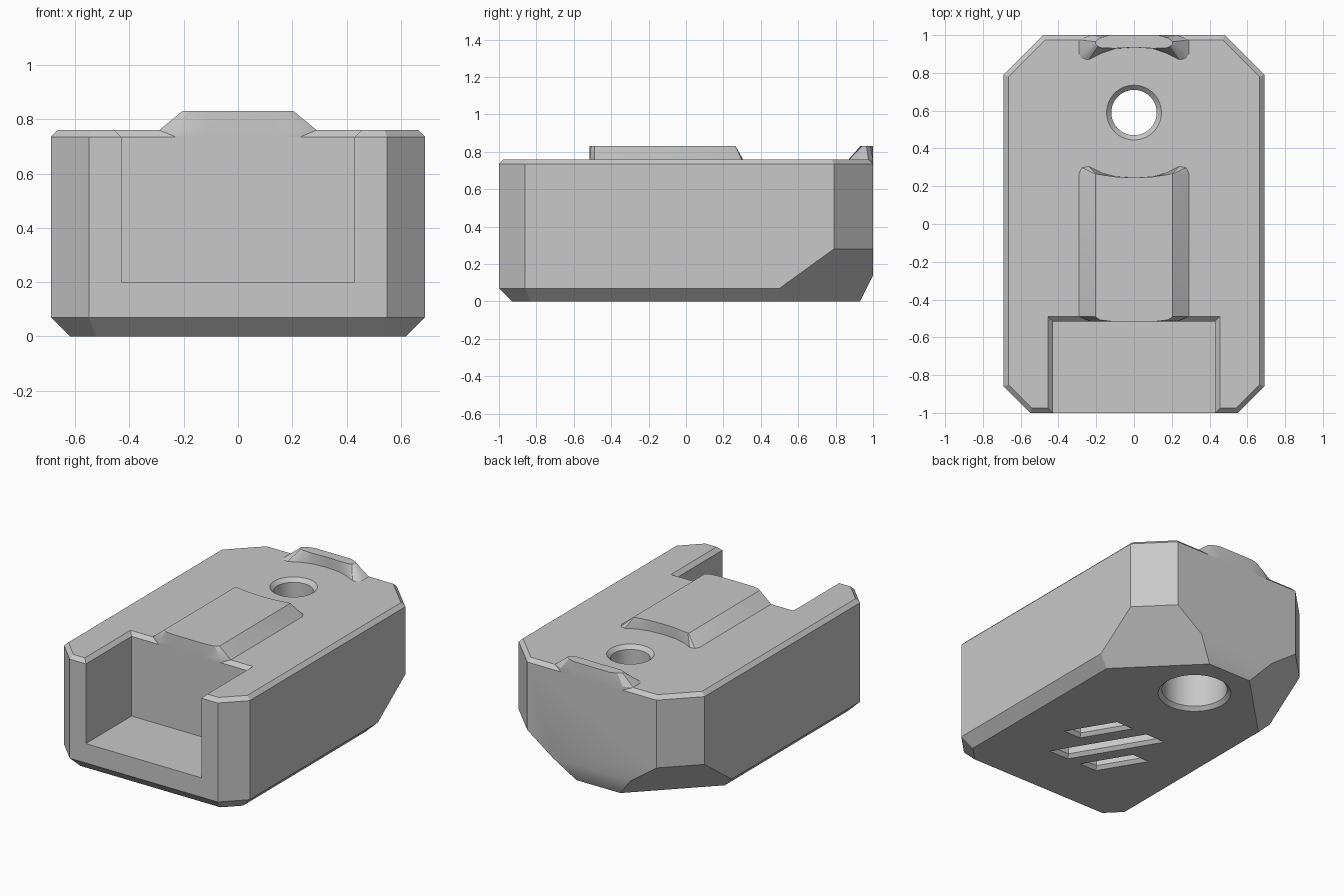
import bpy, bmesh, math
from mathutils import Vector
from mathutils.geometry import intersect_line_line_2d, intersect_line_line

cube = bpy.data.objects.get("Cube")
if cube:
    bpy.data.objects.remove(cube, do_unlink=True)

grey = bpy.data.materials.new("plain_grey")
grey.use_nodes = True
grey.diffuse_color = (0.58, 0.58, 0.58, 1)
grey.node_tree.nodes["Principled BSDF"].inputs["Base Color"].default_value = grey.diffuse_color


def inset(outline, distance):
    """Move every side of a counter-clockwise outline inwards."""
    lines = []
    for i, p in enumerate(outline):
        a, b = Vector(p), Vector(outline[(i + 1) % len(outline)])
        along = (b - a).normalized()
        shift = Vector((-along.y, along.x)) * distance
        lines.append((a + shift, along))
    result = []
    for i, (b, db) in enumerate(lines):
        a, da = lines[i - 1]
        t = (b - a).cross(db) / da.cross(db)
        result.append(tuple(a + da * t))
    return result


def loft(name, rings):
    """Skin a stack of (outline, height) rings into a closed solid."""
    bm = bmesh.new()
    stack = [[bm.verts.new((x, y, z)) for x, y in ring] for ring, z in rings]
    for low, high in zip(stack, stack[1:]):
        for i in range(len(low)):
            bm.faces.new((low[i - 1], low[i], high[i], high[i - 1]))
    bm.faces.new(stack[0])
    bm.faces.new(stack[-1])
    bmesh.ops.recalc_face_normals(bm, faces=bm.faces)
    mesh = bpy.data.meshes.new(name)
    bm.to_mesh(mesh)
    bm.free()
    mesh.materials.append(grey)
    obj = bpy.data.objects.new(name, mesh)
    bpy.context.collection.objects.link(obj)
    return obj


def activate(obj):
    bpy.ops.object.select_all(action="DESELECT")
    obj.select_set(True)
    bpy.context.view_layer.objects.active = obj


def carve(target, cutter):
    cutter.hide_render = True
    mod = target.modifiers.new("carve", "BOOLEAN")
    mod.operation, mod.solver, mod.object = "DIFFERENCE", "EXACT", cutter
    activate(target)
    bpy.ops.object.modifier_apply(modifier=mod.name)
    bpy.data.objects.remove(cutter, do_unlink=True)


def mirrored(half):
    """Complete a half outline across the x = 0 plane."""
    return half + [(-x, y) for x, y in reversed(half) if x > 0]


def circle(radius, y, sides=64):
    turns = [math.tau * i / sides for i in range(sides)]
    return [(radius * math.cos(t), y + radius * math.sin(t)) for t in turns]


# Body block with chamfered rims
TOP, RIM = 0.76, 0.735
outline = mirrored([(0.55, -1), (0.69, -0.86), (0.69, 0.79), (0.48, 1)])
body = loft("body", [(inset(outline, 0.07), 0), (outline, 0.07),
                     (outline, RIM), (inset(outline, 0.025), TOP)])

# Sloped cuts under the back edge and the two back corners
bm = bmesh.new()
bm.from_mesh(body.data)
cuts = [((0, 1, 0.14), (0, 2, -1))]
cuts += [((side * 0.69, 0.79, 0.28), (side * 0.21, 0.21, -0.29)) for side in (-1, 1)]
for point, normal in cuts:
    cut = bmesh.ops.bisect_plane(bm, geom=bm.verts[:] + bm.edges[:] + bm.faces[:],
                                 plane_co=point, plane_no=Vector(normal).normalized(),
                                 dist=1e-5, clear_outer=True)
    edges = [g for g in cut["geom_cut"] if isinstance(g, bmesh.types.BMEdge)]
    bmesh.ops.holes_fill(bm, edges=edges)
bmesh.ops.recalc_face_normals(bm, faces=bm.faces)
bm.to_mesh(body.data)
bm.free()

# Open pocket at the front
pocket = [(-0.43, -1.2), (0.43, -1.2), (0.43, -0.515), (-0.43, -0.515)]
carve(body, loft("pocket_cutter", [(pocket, 0.2), (pocket, RIM),
                                   (inset(pocket, -0.055), RIM + 0.055)]))

# Stepped through hole, wider from below
steps = [(0.238, -0.01), (0.204, 0.024), (0.204, 0.5),
         (0.12, 0.5), (0.12, RIM), (0.17, RIM + 0.05)]
carve(body, loft("hole_cutter", [(circle(r, 0.59), z) for r, z in steps]))

# Three slanted slots in the underside
def slot(x, width, near, far):
    lean = (near - far) * 0.6
    shape = [(x, near), (x + width, near), (x + width + lean, far), (x + lean, far)]
    carve(body, loft("slot_cutter", [(inset(shape, -0.01), -0.01),
                                     (inset(shape, 0.022), 0.022),
                                     (inset(shape, 0.022), 0.12)]))

slot(0.08, 0.15, -0.55, 0)
slot(0.19, 0.13, -0.3, 0)
slot(-0.15, 0.13, -0.55, -0.25)

# Raised ridge, hollowed towards the hole
ridge_foot = [(0.12, -0.515), (0.23, -0.515), (0.29, -0.49), (0.29, 0.27), (0.275, 0.298),
              (0.24, 0.305), (0.17, 0.27), (0.1, 0.252), (0, 0.245)]
ridge_top = [(0.12, -0.515), (0.18, -0.508), (0.205, -0.49), (0.205, 0.262), (0.203, 0.264),
             (0.2, 0.265), (0.17, 0.26), (0.1, 0.25), (0, 0.245)]
# Short continuation of the ridge at the back edge
stub_foot = [(0.13, 1), (0.23, 1), (0.29, 0.975), (0.29, 0.9), (0.275, 0.875),
             (0.24, 0.87), (0.17, 0.905), (0.1, 0.928), (0, 0.935)]
stub_top = [(0.13, 1), (0.18, 0.985), (0.205, 0.965), (0.203, 0.955), (0.2, 0.95),
            (0.19, 0.94), (0.17, 0.932), (0.1, 0.93), (0, 0.935)]
parts = [body]
for name, foot, top in (("ridge", ridge_foot, ridge_top),
                        ("back_ridge", stub_foot, stub_top)):
    foot, top = mirrored(foot), mirrored(top)
    parts.append(loft(name, [(foot, RIM), (foot, TOP), (top, 0.83)]))

for part in parts:
    activate(part)
    bpy.ops.object.shade_smooth_by_angle(angle=math.radians(30))
